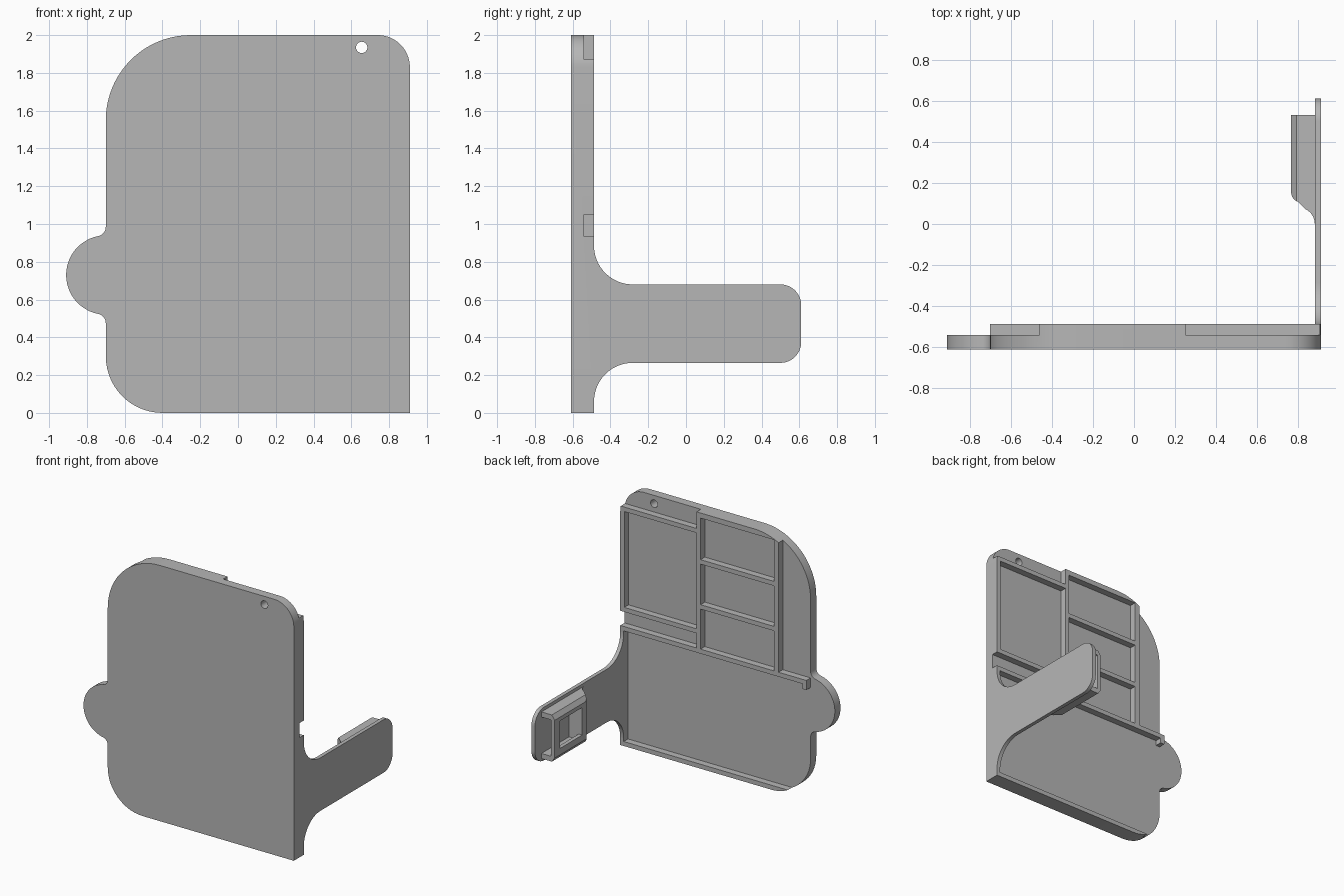
import bpy, bmesh
from math import sin, cos, radians

if "Cube" in bpy.data.objects:
    bpy.data.objects.remove(bpy.data.objects["Cube"])

grey = bpy.data.materials.new("plain grey")
grey.use_nodes = True
grey.diffuse_color = (0.47, 0.47, 0.47, 1)
grey.node_tree.nodes["Principled BSDF"].inputs["Base Color"].default_value = grey.diffuse_color


def arc(a, b, r, start, end, n=14):
    """Points of an arc around (a, b), angles in degrees."""
    step = radians(end - start) / n
    return [(a + r * cos(radians(start) + i * step), b + r * sin(radians(start) + i * step))
            for i in range(n + 1)]


def prism(name, profile, axis, low, high):
    """Extrude a 2D profile along the x, y or z axis."""
    place = {"x": lambda a, b: (low, a, b),
             "y": lambda a, b: (a, low, b),
             "z": lambda a, b: (a, b, low)}[axis]
    bm = bmesh.new()
    face = bm.faces.new([bm.verts.new(place(a, b)) for a, b in profile])
    moved = bmesh.ops.extrude_face_region(bm, geom=[face])["geom"]
    shift = [high - low if axis == k else 0 for k in "xyz"]
    bmesh.ops.translate(bm, vec=shift, verts=[v for v in moved if isinstance(v, bmesh.types.BMVert)])
    bmesh.ops.recalc_face_normals(bm, faces=bm.faces)
    mesh = bpy.data.meshes.new(name)
    bm.to_mesh(mesh)
    bm.free()
    mesh.materials.append(grey)
    obj = bpy.data.objects.new(name, mesh)
    bpy.context.collection.objects.link(obj)
    return obj


def activate(obj):
    bpy.ops.object.select_all(action="DESELECT")
    obj.select_set(True)
    bpy.context.view_layer.objects.active = obj


def boolean(obj, tool, operation="DIFFERENCE"):
    """Apply a boolean and remove its tool."""
    mod = obj.modifiers.new("cut", "BOOLEAN")
    mod.operation, mod.object, mod.solver = operation, tool, "EXACT"
    activate(obj)
    bpy.ops.object.modifier_apply(modifier=mod.name)
    bpy.data.objects.remove(tool)


def rect(a0, a1, b0, b1):
    return [(a0, b0), (a1, b0), (a1, b1), (a0, b1)]


# Panel with rounded corners and a round side tab
front, floor, back = -0.61, -0.54, -0.487
outline = ([(0.91, 0)] + arc(0.74, 1.83, 0.17, 0, 90) + arc(-0.25, 1.55, 0.45, 90, 180, 20)
           + arc(-0.75, 0.985, 0.05, 0, -78.9, 8) + arc(-0.70, 0.73, 0.21, 101.1, 258.9, 24)
           + arc(-0.75, 0.475, 0.05, 78.9, 0, 8) + arc(-0.40, 0.30, 0.30, 180, 270))
panel = prism("panel", outline, "y", front, back)

# Recesses in the back, leaving thin ribs: x range, z range
recesses = [
    (0.25, 1.1, 1.87, 2.1),        # corner by the hole
    (0.25, 0.875, 1.085, 1.835),   # large pocket
    (0.25, 1.1, 0.935, 1.05),      # cross channel
    (-0.42, 0.215, 1.635, 1.96),   # three small pockets
    (-0.42, 0.215, 1.283, 1.60),
    (-0.42, 0.215, 0.935, 1.248),
    (-1.1, -0.46, 0.935, 2.1),     # open strip beside the ribs
    (-0.665, 0.88, 0.035, 0.90),   # lower bay
    (-1.1, -0.66, 0.035, 0.86),    # bay edge under the hook
    (-1.1, -0.70, 0.80, 1.0),      # side tab
]
for box in recesses:
    boolean(panel, prism("recess", rect(*box), "y", floor, -0.3))
boolean(panel, prism("hole", arc(0.655, 1.935, 0.03, 0, 345, 23), "y", -0.8, -0.3))

# Side arm with flared root and rounded end
arm_shape = (arc(-0.282, 0.06, 0.205, 180, 90) + arc(0.50, 0.375, 0.11, 270, 360)
             + arc(0.50, 0.57, 0.11, 0, 90) + arc(-0.282, 0.885, 0.205, 270, 180))
arm = prism("side_arm", arm_shape, "x", 0.88, 0.91)

# Hollow clip on the inner face of the arm
section = [(0.88, 0.29), (0.79, 0.29), (0.765, 0.325), (0.765, 0.62), (0.79, 0.655), (0.88, 0.655)]
clip = prism("clip_housing", section, "y", -0.1, 0.53)
plan = (arc(0.80, 0, 0.08, 0, 65, 8) + arc(0.815, 0.155, 0.05, 250, 180, 8)
        + [(0.765, 0.6), (0.95, 0.6), (0.95, 0)])
boolean(clip, prism("plan", plan, "z", 0.1, 0.9), "INTERSECT")
boolean(clip, prism("tunnel", rect(0.795, 0.95, 0.33, 0.615), "y", 0.19, 0.7))
boolean(clip, prism("window", rect(0.19, 0.465, 0.375, 0.59), "x", 0.7, 0.82))

for obj in (panel, arm, clip):
    activate(obj)
    bpy.ops.object.shade_smooth_by_angle(angle=radians(30))
